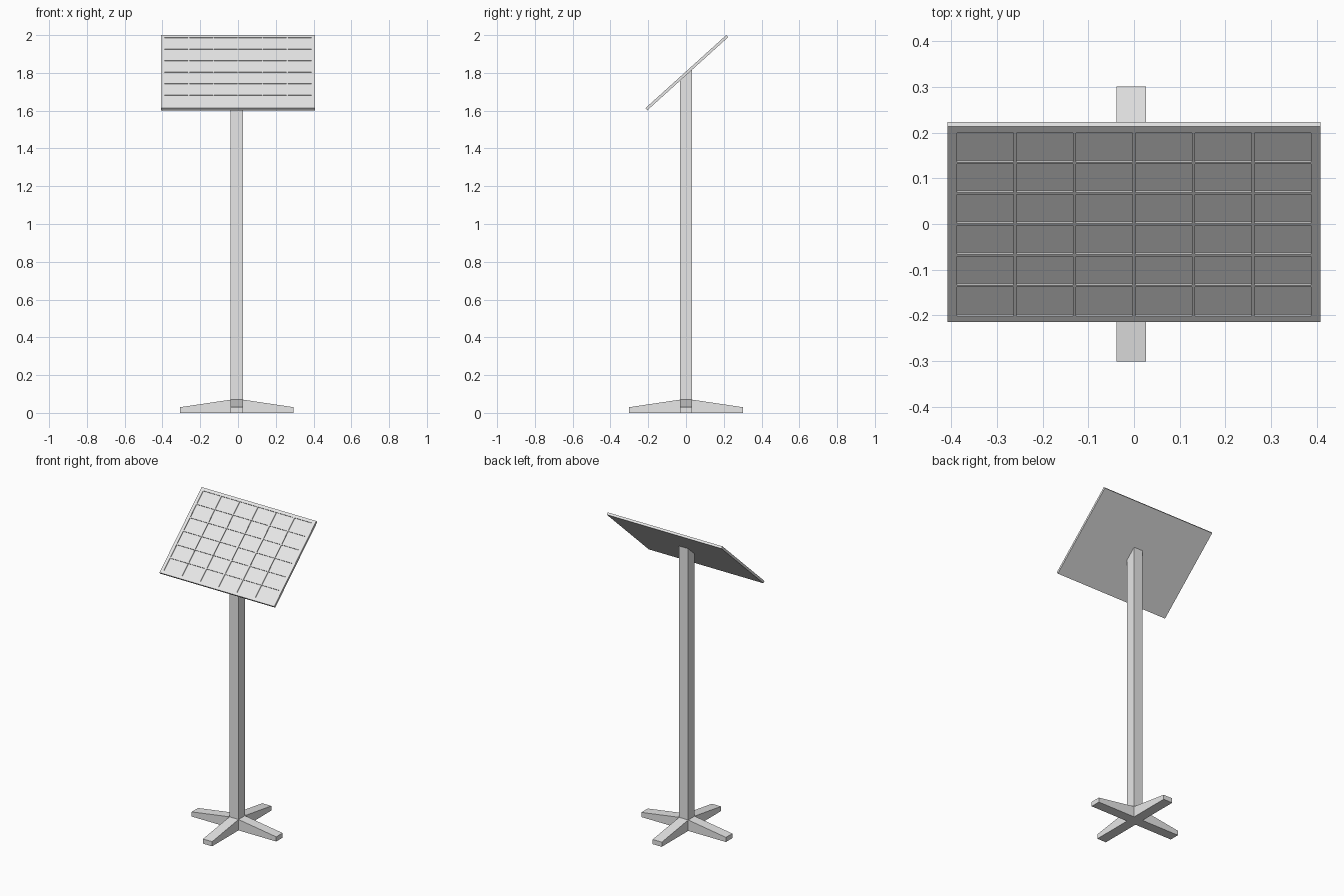
import bpy, bmesh
from math import radians, tan, pi
from mathutils import Matrix, Vector

default = bpy.data.objects.get("Cube")
if default:
    bpy.data.objects.remove(default, do_unlink=True)

# Single light grey material
grey = bpy.data.materials.new("light grey")
grey.use_nodes = True
colour = (0.8, 0.8, 0.8, 1)
grey.diffuse_color = colour
grey.node_tree.nodes["Principled BSDF"].inputs["Base Color"].default_value = colour


def finish(name, bm, matrix):
    """Turn a bmesh into a flat-shaded object."""
    bmesh.ops.recalc_face_normals(bm, faces=bm.faces)
    mesh = bpy.data.meshes.new(name)
    bm.to_mesh(mesh)
    bm.free()
    mesh.materials.append(grey)
    obj = bpy.data.objects.new(name, mesh)
    obj.matrix_world = matrix
    bpy.context.collection.objects.link(obj)
    return obj


TILT = radians(42.1)
THICK = 0.015
POST_X = -0.006
HALF_POST = 0.0325
panel_matrix = Matrix.Translation((0, -0.001, 1.8065)) @ Matrix.Rotation(TILT, 4, "X")


def cuts(half_outer, half_cells, count=6, rib=0.006):
    """Coordinates of the frame edge and both sides of every cell."""
    width = (2 * half_cells - (count - 1) * rib) / count
    result = [-half_outer]
    for i in range(count):
        start = -half_cells + i * (width + rib)
        result += [start, start + width]
    return result + [half_outer]


# Solar panel: gridded front, recessed cells, solid back
bm = bmesh.new()
xs, ys = cuts(0.4085, 0.388), cuts(0.2885, 0.2695)
verts = [[bm.verts.new((x, y, 0)) for x in xs] for y in ys]
cells = []
for j in range(len(ys) - 1):
    for i in range(len(xs) - 1):
        face = bm.faces.new((verts[j][i], verts[j][i + 1],
                             verts[j + 1][i + 1], verts[j + 1][i]))
        if i % 2 and j % 2:
            cells.append(face)
bm.normal_update()
rim = [e for e in bm.edges if e.is_boundary]
skirt = bmesh.ops.extrude_edge_only(bm, edges=rim)["geom"]
for v in skirt:
    if isinstance(v, bmesh.types.BMVert):
        v.co.z = -THICK
bmesh.ops.edgeloop_fill(bm, edges=[e for e in bm.edges if e.is_boundary])
bmesh.ops.inset_individual(bm, faces=cells, thickness=0, depth=-0.005)
finish("solar_panel", bm, panel_matrix)

# Square post, its top cut to the slope of the panel's underside
back = panel_matrix @ Vector((0, 0, -THICK))
bm = bmesh.new()
bmesh.ops.create_cube(bm, size=2 * HALF_POST)
for v in bm.verts:
    v.co.z = back.z + (v.co.y - back.y) * tan(TILT) + 0.001 if v.co.z > 0 else 0
finish("post", bm, Matrix.Translation((POST_X, 0, 0)))

# Four tapered feet in a cross
for k, side in enumerate(("left", "back", "right", "front")):
    bm = bmesh.new()
    profile = [(HALF_POST, 0), (0.301, 0), (0.301, 0.03), (HALF_POST, 0.07)]
    face = bm.faces.new([bm.verts.new((x, -HALF_POST, z)) for x, z in profile])
    moved = bmesh.ops.extrude_face_region(bm, geom=[face])["geom"]
    bmesh.ops.translate(bm, vec=(0, 2 * HALF_POST, 0),
                        verts=[g for g in moved if isinstance(g, bmesh.types.BMVert)])
    finish(side + "_foot", bm,
           Matrix.Translation((POST_X, 0, 0)) @ Matrix.Rotation(k * pi / 2, 4, "Z"))
